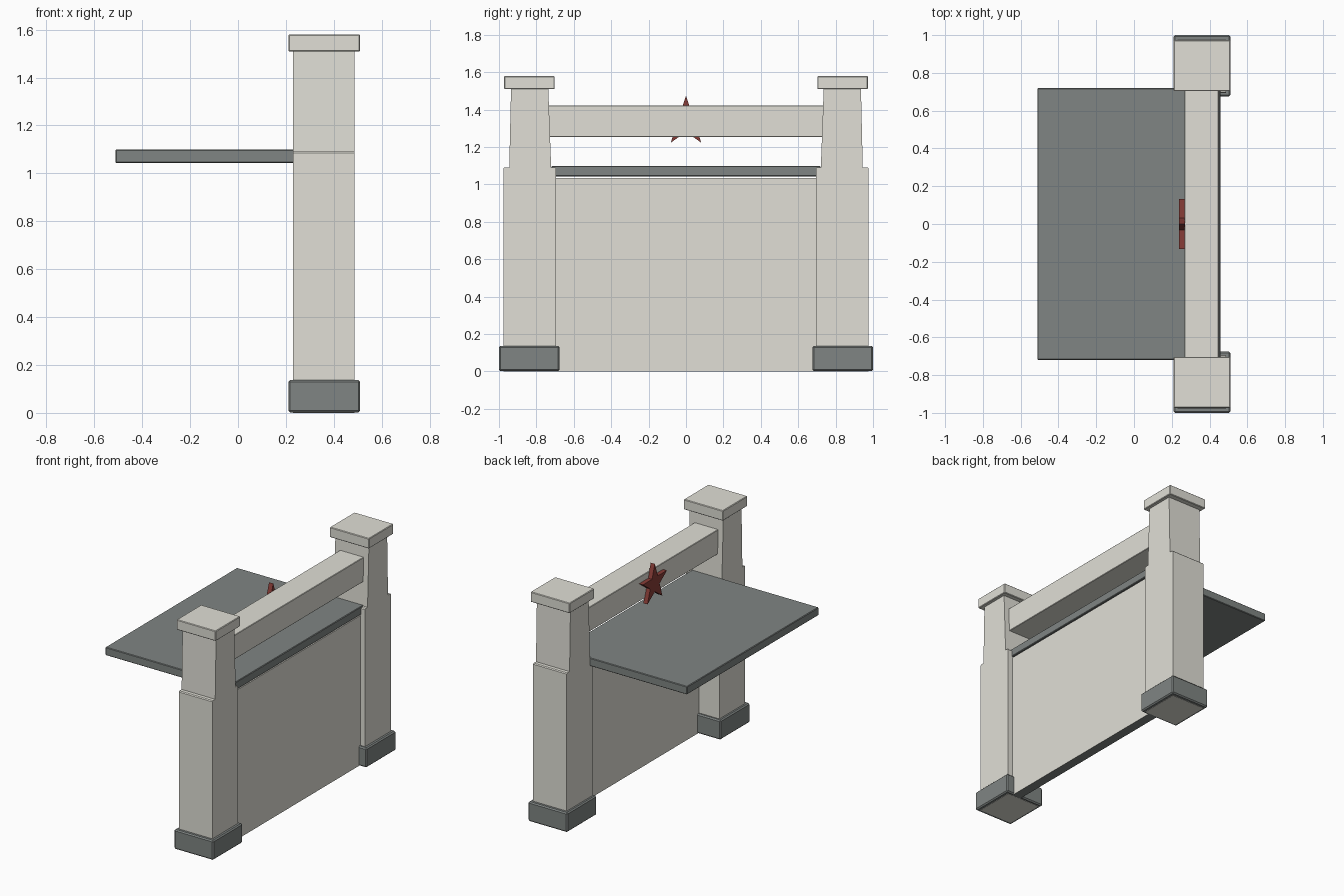
import bpy, bmesh, math

cube = bpy.data.objects.get("Cube")
if cube:
    bpy.data.objects.remove(cube, do_unlink=True)


def material(name, color):
    m = bpy.data.materials.new(name)
    m.use_nodes = True
    m.diffuse_color = (*color, 1)
    m.node_tree.nodes["Principled BSDF"].inputs["Base Color"].default_value = (*color, 1)
    return m


STONE = material("pale stone", (0.75, 0.74, 0.675))
SLATE = material("slate grey", (0.215, 0.235, 0.228))
RED = material("dark red", (0.245, 0.046, 0.038))


def prism(name, outline, x0, x1, mats, bevel=0):
    """Extrude a (y, z) outline from x0 to x1."""
    bm = bmesh.new()
    face = bm.faces.new([bm.verts.new((x0, y, z)) for y, z in outline])
    ext = bmesh.ops.extrude_face_region(bm, geom=[face])["geom"]
    moved = [v for v in ext if isinstance(v, bmesh.types.BMVert)]
    bmesh.ops.translate(bm, verts=moved, vec=(x1 - x0, 0, 0))
    bmesh.ops.recalc_face_normals(bm, faces=bm.faces)
    mesh = bpy.data.meshes.new(name)
    bm.to_mesh(mesh)
    bm.free()
    obj = bpy.data.objects.new(name, mesh)
    bpy.context.collection.objects.link(obj)
    for m in mats:
        mesh.materials.append(m)
    if bevel:
        mod = obj.modifiers.new("soft edges", "BEVEL")
        mod.width = bevel
        mod.segments = 1
    return obj


def box(name, xs, ys, zs, mats, bevel=0):
    (y0, y1), (z0, z1) = ys, zs
    return prism(name, [(y0, z0), (y1, z0), (y1, z1), (y0, z1)], *xs, mats, bevel)


# Pillars: base block, stepped shaft standing through it, and cap, at both ends
shaft = [(0.694, 0), (0.976, 0), (0.976, 1.085), (0.97, 1.091),
         (0.945, 1.091), (0.935, 1.53), (0.737, 1.53), (0.721, 1.091),
         (0.7, 1.091), (0.694, 1.085)]
for side, s in (("front", -1), ("back", 1)):
    box(side + "_pillar_base", (0.21, 0.51), sorted((s * 0.676, s)), (0.002, 0.137), [SLATE], 0.008)
    prism(side + "_pillar_shaft", [(s * y, z) for y, z in shaft], 0.23, 0.487, [STONE])
    box(side + "_pillar_cap", (0.21, 0.51), sorted((s * 0.703, s * 0.973)), (1.509, 1.579), [STONE], 0.004)

# Wall panel between the pillars, with a slate underside
panel = box("wall_panel", (0.385, 0.452), (-0.72, 0.72), (0.001, 1.035), [STONE, SLATE])
for f in panel.data.polygons:
    f.material_index = int(f.normal.z < -0.5)

# Countertop and upper beam
box("countertop", (-0.512, 0.457), (-0.72, 0.72), (1.043, 1.099), [SLATE], 0.004)
box("beam", (0.267, 0.449), (-0.76, 0.76), (1.254, 1.423), [STONE], 0.003)

# Five-pointed star on the beam
star = []
for i in range(10):
    r = 0.138 if i % 2 == 0 else 0.054
    a = math.pi / 2 + i * math.pi / 5
    star.append((r * math.cos(a), 1.335 + r * math.sin(a)))
prism("star", star, 0.238, 0.27, [RED])
